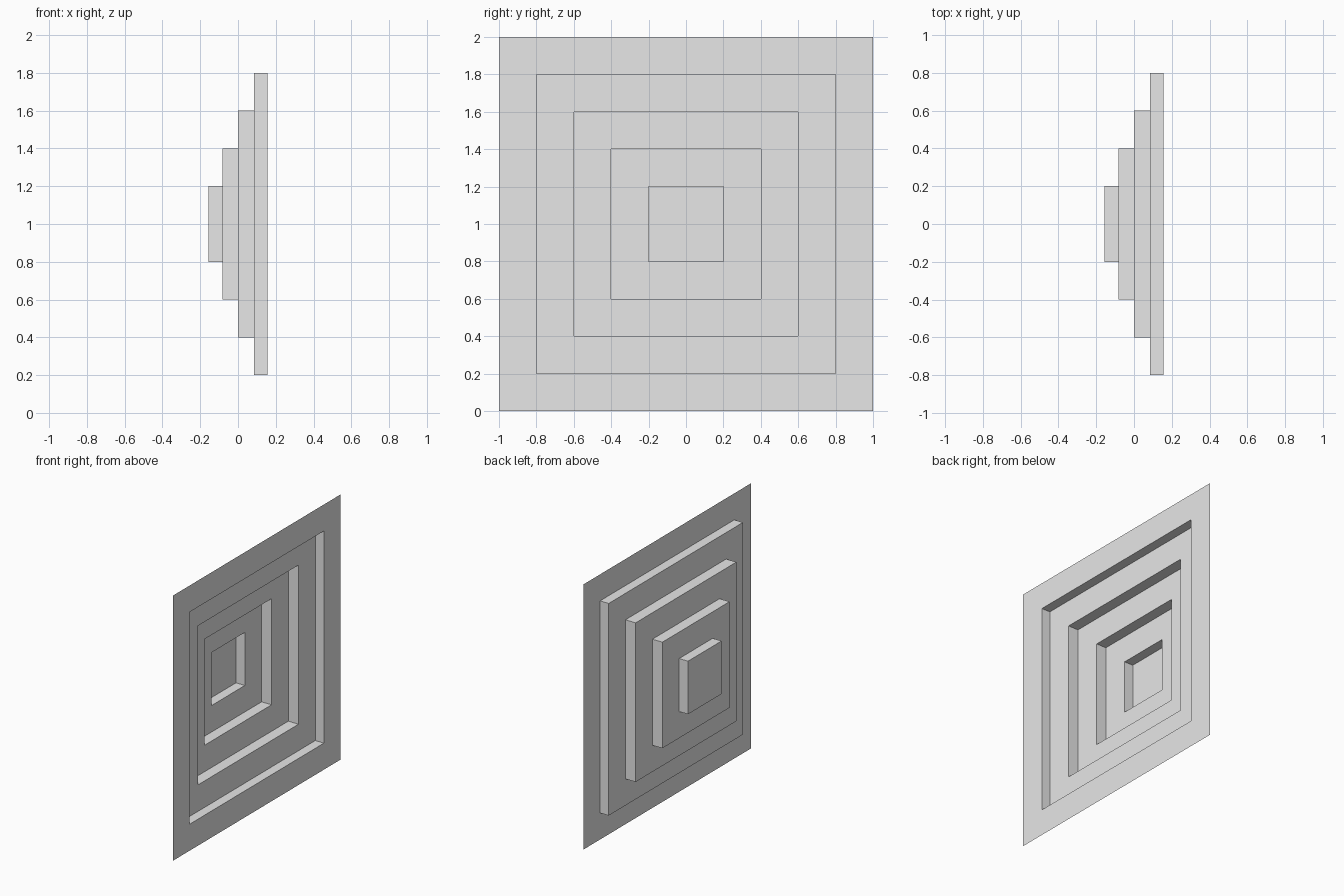
import bpy
import bmesh

cube = bpy.data.objects.get("Cube")
if cube:
    bpy.data.objects.remove(cube, do_unlink=True)

# Single plain grey material
grey = bpy.data.materials.new("light_grey")
grey.use_nodes = True
colour = (0.8, 0.8, 0.8, 1.0)
grey.diffuse_color = colour
grey.node_tree.nodes["Principled BSDF"].inputs["Base Color"].default_value = colour

# Stepped panel: an open sheet whose square terraces sink towards -x
depths = [0.157, 0.085, 0.0, -0.083, -0.157]
halves = [1.0, 0.8, 0.6, 0.4, 0.2]
profile = [(halves[0], depths[0])]
for i in range(1, len(halves)):
    profile += [(halves[i], depths[i - 1]), (halves[i], depths[i])]

bm = bmesh.new()


def square_ring(half, x):
    corners = [(-1, -1), (-1, 1), (1, 1), (1, -1)]
    return [bm.verts.new((x, y * half, 1 + z * half)) for y, z in corners]


rings = [square_ring(half, x) for half, x in profile]

# Flat borders and step walls between neighbouring rings
for outer, inner in zip(rings, rings[1:]):
    for i in range(4):
        j = (i + 1) % 4
        bm.faces.new((outer[i], outer[j], inner[j], inner[i]))

# Innermost square
bm.faces.new(rings[-1])
bmesh.ops.recalc_face_normals(bm, faces=bm.faces[:])

mesh = bpy.data.meshes.new("stepped_panel")
bm.to_mesh(mesh)
bm.free()
mesh.materials.append(grey)
panel = bpy.data.objects.new("stepped_panel", mesh)
bpy.context.collection.objects.link(panel)
